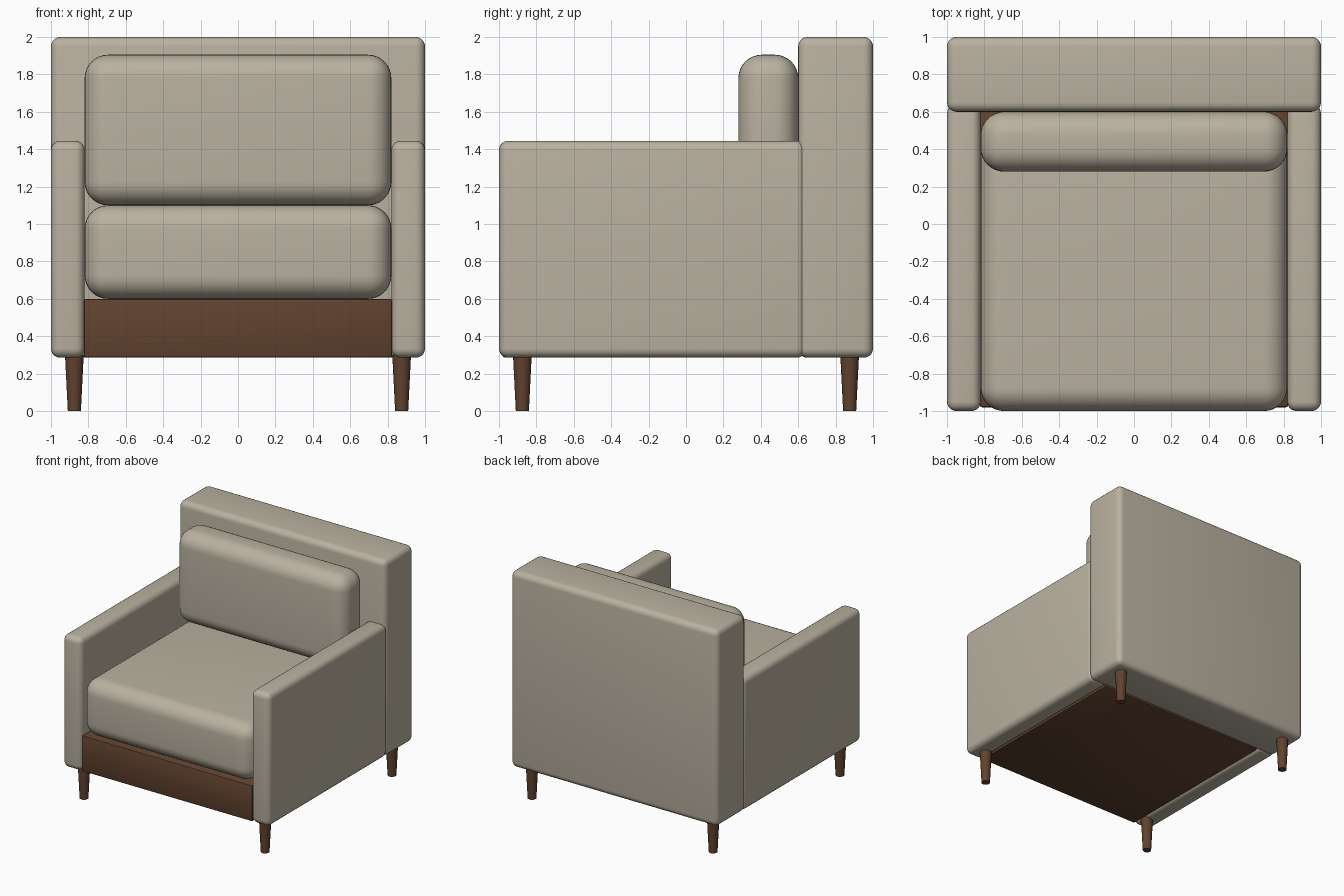
import bpy, math

if "Cube" in bpy.data.objects:
    bpy.data.objects.remove(bpy.data.objects["Cube"])


def make_material(name, rgb):
    m = bpy.data.materials.new(name)
    m.diffuse_color = (*rgb, 1)
    m.use_nodes = True
    m.node_tree.nodes["Principled BSDF"].inputs["Base Color"].default_value = m.diffuse_color
    return m


fabric = make_material("beige_fabric", (0.49, 0.445, 0.355))
wood = make_material("brown_wood", (0.12, 0.055, 0.028))


def finish(obj, name, mat):
    obj.name = name
    obj.data.materials.append(mat)
    bpy.ops.object.shade_smooth_by_angle(angle=math.radians(35))


def rounded_box(name, lo, hi, radius, segments, mat):
    """Box between two corners with rounded edges."""
    centre = [(a + b) / 2 for a, b in zip(lo, hi)]
    bpy.ops.mesh.primitive_cube_add(size=1, location=centre)
    obj = bpy.context.object
    obj.scale = [b - a for a, b in zip(lo, hi)]
    bpy.ops.object.transform_apply(location=False, rotation=False, scale=True)
    bevel = obj.modifiers.new("rounding", 'BEVEL')
    bevel.width = radius
    bevel.segments = segments
    bpy.ops.object.modifier_apply(modifier=bevel.name)
    finish(obj, name, mat)


# Upholstered frame
rounded_box("backrest", (-1, 0.6, 0.285), (1, 1, 2), 0.05, 5, fabric)
rounded_box("arm_left", (-1, -1, 0.285), (-0.82, 0.64, 1.445), 0.05, 5, fabric)
rounded_box("arm_right", (0.82, -1, 0.285), (1, 0.64, 1.445), 0.05, 5, fabric)

# Wooden base under the seat
rounded_box("seat_base", (-0.823, -0.98, 0.287), (0.823, 0.61, 0.6), 0.01, 2, wood)

# Loose cushions
rounded_box("seat_cushion", (-0.82, -1, 0.6), (0.82, 0.6, 1.1), 0.125, 8, fabric)
rounded_box("back_cushion", (-0.82, 0.28, 1.1), (0.82, 0.6, 1.905), 0.125, 8, fabric)

# Tapered legs at the four corners
for side, x in (("left", -0.875), ("right", 0.875)):
    for end, y in (("front", -0.875), ("back", 0.875)):
        bpy.ops.mesh.primitive_cone_add(vertices=24, radius1=0.035, radius2=0.05,
                                        depth=0.3, location=(x, y, 0.15))
        finish(bpy.context.object, f"leg_{end}_{side}", wood)
